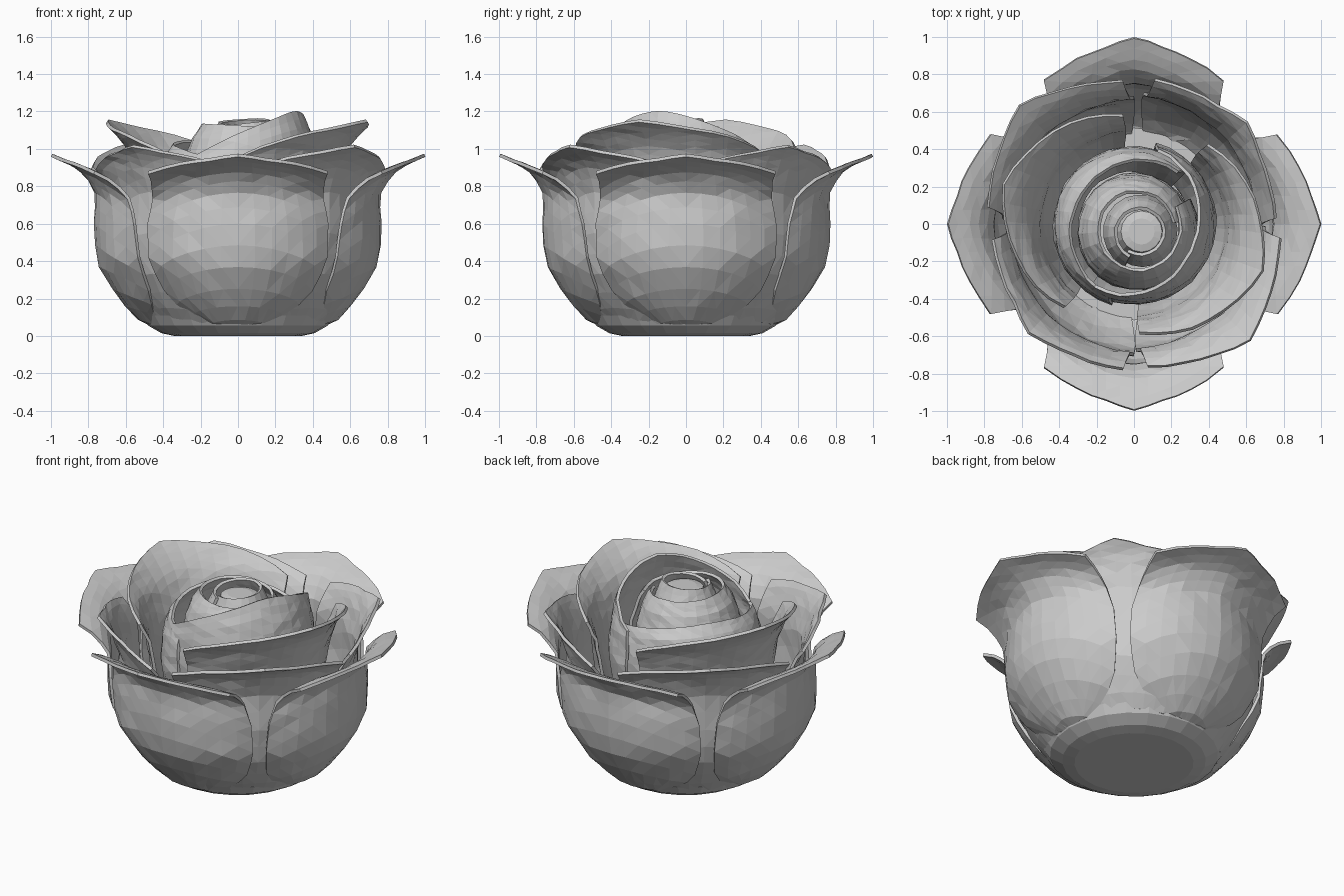
import bpy, bmesh, math, random

if "Cube" in bpy.data.objects:
    bpy.data.objects.remove(bpy.data.objects["Cube"])

random.seed(4)


def sample(profile, t):
    """Linear lookup along a list of equally spaced profile points, t in 0..1."""
    f = max(0.0, min(0.9999, t)) * (len(profile) - 1)
    i = int(f)
    return [a + (b - a) * (f - i) for a, b in zip(profile[i], profile[i + 1])]


def finish(name, bm, thickness=0.0):
    bmesh.ops.recalc_face_normals(bm, faces=bm.faces)
    mesh = bpy.data.meshes.new(name)
    bm.to_mesh(mesh)
    bm.free()
    obj = bpy.data.objects.new(name, mesh)
    bpy.context.collection.objects.link(obj)
    if thickness:
        mod = obj.modifiers.new("thickness", 'SOLIDIFY')
        mod.thickness = thickness
        mod.offset = 0
    return obj


def petal(name, angle, profile, drop, power=1.4, curl=0.0, tuck=0.0, skew=0.0, tip=0.0,
          centre=(0, 0), cols=12, rows=14, thickness=0.018, jitter=0.004):
    """Curved sheet round the z axis; profile rows are (radius, height, half angle).
    drop lowers the top corners, curl bends the upper side edges out, tuck pulls the
    lower side edges in, tip draws out a point, skew offsets the sides like a spiral."""
    bm = bmesh.new()
    grid = []
    for j in range(rows + 1):
        line = []
        for i in range(cols + 1):
            u = 2 * i / cols - 1
            v = j / rows
            r, z, half = sample(profile, v * (1 - drop * abs(u) ** power))
            r += curl * abs(u) ** 2 * v ** 5 - tuck * u * u * (1 - v ** 5) + skew * u
            point = max(0, 1 - 3 * abs(u)) * v ** 4
            r += tip * point + random.uniform(-jitter, jitter)
            z += 0.5 * tip * point
            a = math.radians(angle + u * half)
            line.append(bm.verts.new((centre[0] + r * math.cos(a),
                                      centre[1] + r * math.sin(a), z)))
        grid.append(line)
    for j in range(rows):
        for i in range(cols):
            bm.faces.new((grid[j][i], grid[j][i + 1], grid[j + 1][i + 1], grid[j + 1][i]))
    bmesh.ops.triangulate(bm, faces=bm.faces, quad_method='SHORT_EDGE')
    return finish(name, bm, thickness)


def lathe(name, profile, centre=(0, 0), sides=24):
    """Closed solid of revolution with flat caps."""
    bm = bmesh.new()
    rings = [[bm.verts.new((centre[0] + r * math.cos(math.tau * k / sides),
                            centre[1] + r * math.sin(math.tau * k / sides), z))
              for k in range(sides)] for r, z in profile]
    for a, b in zip(rings, rings[1:]):
        for k in range(sides):
            n = (k + 1) % sides
            bm.faces.new((a[k], a[n], b[n], b[k]))
    bm.faces.new(rings[0])
    bm.faces.new(rings[-1])
    return finish(name, bm)


# Flat-bottomed base
lathe("flower_base", [(0.34, 0), (0.41, 0.015), (0.48, 0.055), (0.515, 0.11), (0.3, 0.11)])

# Four outer petals with pointed, turned-out lips
outer = [(0.36, 0.025, 6), (0.51, 0.075, 22), (0.63, 0.2, 39), (0.75, 0.4, 42),
         (0.76, 0.6, 41), (0.745, 0.75, 37.5), (0.80, 0.86, 33), (0.88, 0.915, 29),
         (0.965, 0.95, 27)]
for k, side in enumerate(("right", "back", "left", "front")):
    petal("outer_petal_" + side, 90 * k, outer, 0.22, power=1.9, curl=0.085, tuck=0.045,
          tip=0.032)

# Four middle petals on the diagonals, two of them opening wider
middle = [(0.3, 0.03, 35), (0.47, 0.07, 42), (0.57, 0.19, 44), (0.66, 0.36, 44.5),
          (0.68, 0.55, 44), (0.67, 0.75, 42), (0.71, 0.88, 40)]
wide_lip = [(0.77, 0.95, 38), (0.85, 1.0, 36)]
close_lip = [(0.74, 0.95, 39), (0.78, 1.0, 38)]
for side, a, lip in (("back_right", 42, close_lip), ("back_left", 134, wide_lip),
                     ("front_left", 226, close_lip), ("front_right", 315, wide_lip)):
    petal("middle_petal_" + side, a, middle + lip, 0.22, power=1.5, curl=0.05, skew=0.01,
          tip=0.03)

# Two broad inner petals, high on each side
inner = [(0.3, 0.15, 60), (0.42, 0.4, 66), (0.49, 0.65, 68), (0.52, 0.85, 68),
         (0.57, 0.99, 67), (0.64, 1.08, 65), (0.70, 1.135, 62)]
petal("inner_petal_right", -20, inner, 0.36, power=1.4, curl=0.02, tip=0.03, cols=16)
petal("inner_petal_left", 163, inner, 0.36, power=1.4, curl=0.02, tip=0.03, cols=16)

# Overlapping wraps round the bud
wrap_high = [(0.3, 0.2, 100), (0.40, 0.5, 100), (0.43, 0.75, 100), (0.415, 0.93, 98),
             (0.385, 1.07, 95), (0.335, 1.2, 92)]
petal("bud_wrap_high", -25, wrap_high, 0.34, power=1.6, skew=0.01, cols=20)
wrap_low = [(0.3, 0.2, 105), (0.39, 0.5, 105), (0.42, 0.7, 105), (0.41, 0.85, 103),
            (0.38, 0.96, 100), (0.32, 1.04, 98)]
petal("bud_wrap_low", 150, wrap_low, 0.22, power=1.6, skew=0.02, cols=20)

# Tightening spiral in the middle
coil = [(0.22, 0.4, 190), (0.31, 0.7, 190), (0.30, 0.9, 190), (0.26, 1.04, 190),
        (0.20, 1.13, 190)]
petal("bud_coil_outer", 200, coil, 0.12, skew=0.02, centre=(0.01, -0.03), cols=24)
coil = [(0.16, 0.6, 185), (0.19, 0.9, 185), (0.165, 1.06, 185), (0.12, 1.16, 185)]
petal("bud_coil_inner", 60, coil, 0.12, skew=0.012, centre=(0.04, -0.04), cols=20,
      rows=8, jitter=0.002)

# Rounded heart of the bud
lathe("bud_heart", [(0.12, 0.6), (0.155, 0.9), (0.14, 1.04), (0.11, 1.11), (0.07, 1.12)],
      centre=(0.04, -0.04), sides=16)
